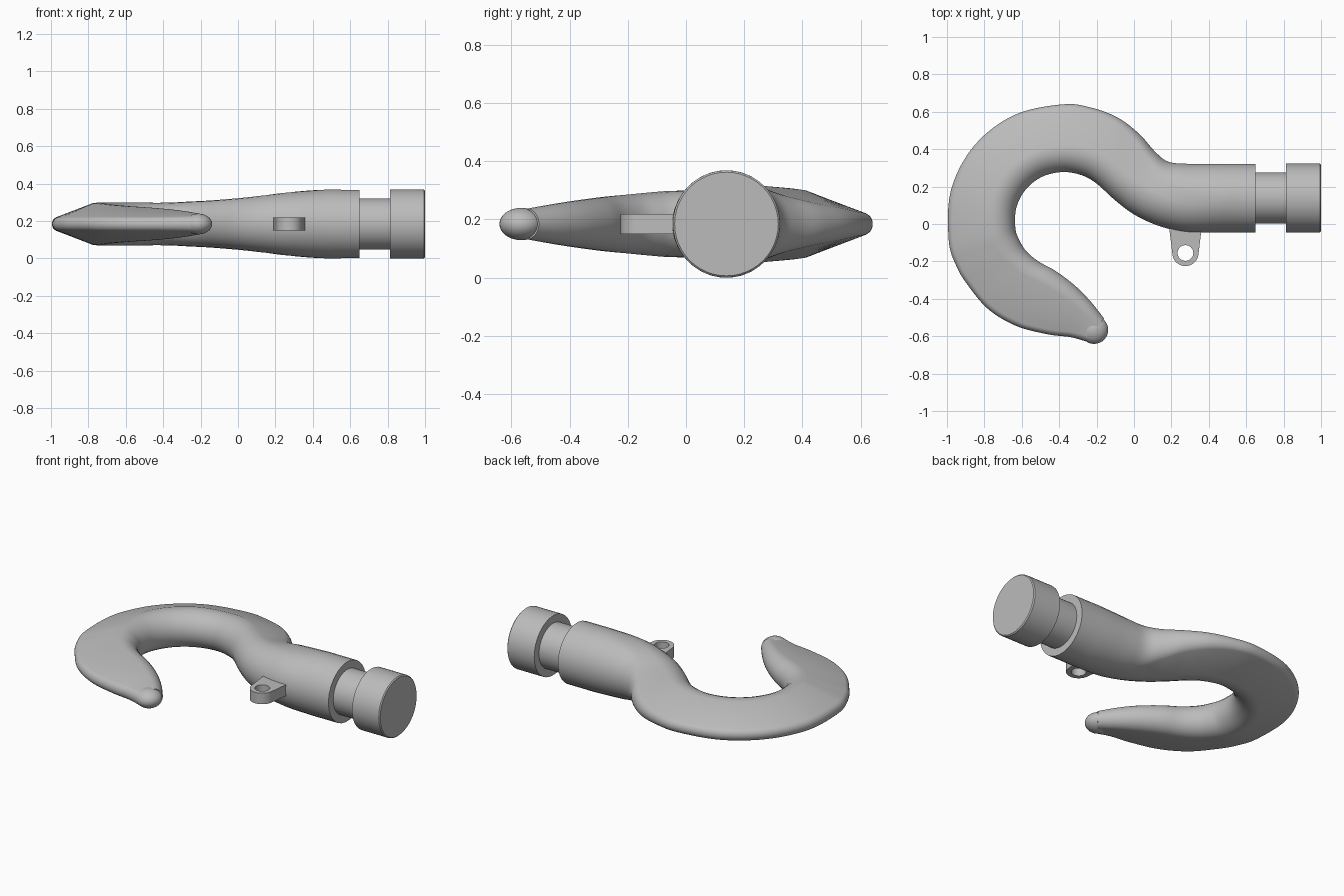
import bpy, bmesh
from math import sin, cos, pi, acos, radians
from mathutils import Vector, Matrix

default_cube = bpy.data.objects.get("Cube")
if default_cube:
    bpy.data.objects.remove(default_cube, do_unlink=True)

AXIS_Y, AXIS_Z, SHANK_R = 0.139, 0.184, 0.184

steel = bpy.data.materials.new("grey_steel")
steel.use_nodes = True
colour = (0.5, 0.5, 0.5, 1)
steel.diffuse_color = colour
steel.node_tree.nodes["Principled BSDF"].inputs["Base Color"].default_value = colour


def select_only(obj):
    bpy.ops.object.select_all(action="DESELECT")
    obj.select_set(True)
    bpy.context.view_layer.objects.active = obj


def make_object(name, bm, angle=35):
    bmesh.ops.recalc_face_normals(bm, faces=bm.faces)
    mesh = bpy.data.meshes.new(name)
    bm.to_mesh(mesh)
    bm.free()
    mesh.materials.append(steel)
    obj = bpy.data.objects.new(name, mesh)
    bpy.context.collection.objects.link(obj)
    select_only(obj)
    bpy.ops.object.shade_smooth_by_angle(angle=radians(angle))
    return obj


def loft(name, rings):
    """Skin a list of closed rings and cap both ends."""
    bm = bmesh.new()
    loops = [[bm.verts.new(p) for p in ring] for ring in rings]
    for a, b in zip(loops, loops[1:]):
        for i in range(len(a)):
            j = (i + 1) % len(a)
            bm.faces.new((a[i], a[j], b[j], b[i]))
    bm.faces.new(loops[0])
    bm.faces.new(loops[-1])
    return make_object(name, bm)


def section(station, arc=16):
    """Teardrop section: a thick circle on the inside, a thin one on the outside."""
    ix, iy, ox, oy, r_in, r_out = station
    inner, outer = Vector((ix, iy, AXIS_Z)), Vector((ox, oy, AXIS_Z))
    u = (outer - inner).normalized()
    c_in, c_out = inner + u * r_in, outer - u * r_out
    gap = max((c_out - c_in).dot(u), 0.001)
    phi = acos(max(-0.95, min(0.95, (r_in - r_out) / gap)))
    up = Vector((0, 0, 1))
    ring = []
    for centre, r, start, end in ((c_out, r_out, -phi, phi),
                                  (c_in, r_in, phi, 2 * pi - phi)):
        for k in range(arc):
            # half steps keep neighbouring points apart where the circles coincide
            t = start + (end - start) * (k + 0.5) / arc
            ring.append(centre + (u * cos(t) + up * sin(t)) * r)
    return ring


def smooth_stations(stations, steps=6):
    """Catmull-Rom interpolation between the stations."""
    s = [Vector(v) for v in stations]
    s = [s[0]] + s + [s[-1]]
    out = []
    for a, b, c, d in zip(s, s[1:], s[2:], s[3:]):
        for k in range(steps):
            t = k / steps
            out.append(b + (c - a) * (t / 2)
                       + (a * 2 - b * 5 + c * 4 - d) * (t * t / 2)
                       + (b * 3 - a - c * 3 + d) * (t ** 3 / 2))
    out.append(s[-1])
    return out


# Hook body: inner x, inner y, outer x, outer y, inner radius, outer radius
low, high = AXIS_Y - SHANK_R, AXIS_Y + SHANK_R
shank = [(x, low, x, high, r, r) for x, r in
         ((0.65, SHANK_R), (0.55, SHANK_R), (0.46, SHANK_R), (0.28, 0.17))]
shoulder = [
    (0.13, -0.01, 0.18, 0.335, 0.155, 0.145),
    (0.0, 0.05, 0.11, 0.39, 0.142, 0.11),
    (-0.1, 0.125, 0.03, 0.48, 0.133, 0.08),
    (-0.2, 0.215, -0.08, 0.565, 0.125, 0.06),
    (-0.28, 0.26, -0.22, 0.62, 0.12, 0.045),
]
bend = []
for deg in (90, 115, 140, 165, 190):
    c, s = cos(radians(deg)), sin(radians(deg))
    bend.append((-0.38 + 0.257 * c, 0.02 + 0.257 * s,
                 -0.38 + 0.62 * c, 0.02 + 0.62 * s, 0.114, 0.04))
point = [
    (-0.61, -0.09, -0.95, -0.225, 0.108, 0.04),
    (-0.575, -0.145, -0.89, -0.325, 0.102, 0.04),
    (-0.51, -0.2, -0.78, -0.455, 0.095, 0.04),
    (-0.42, -0.25, -0.63, -0.545, 0.088, 0.04),
    (-0.32, -0.325, -0.46, -0.59, 0.078, 0.04),
    (-0.235, -0.41, -0.34, -0.605, 0.066, 0.042),
    (-0.16, -0.505, -0.25, -0.63, 0.052, 0.045),
]
loft("hook_body", [section(v) for v in smooth_stations(shank + shoulder + bend + point)])

# Rounded hook tip
bm = bmesh.new()
bmesh.ops.create_uvsphere(bm, u_segments=32, v_segments=16, radius=0.075,
                          matrix=Matrix.Translation((-0.213, -0.566, AXIS_Z))
                          @ Matrix.Diagonal((1, 1, 0.74, 1)))
make_object("hook_tip", bm)


def turned(name, profile, sides=48):
    """Solid of revolution about the shank axis from (x, radius) pairs."""
    loft(name, [[(x, AXIS_Y + r * cos(2 * pi * k / sides), AXIS_Z + r * sin(2 * pi * k / sides))
                 for k in range(sides)] for x, r in profile])


# Neck groove and end collar
turned("neck", [(0.64, 0.137), (0.82, 0.137)])
turned("end_collar", [(0.812, SHANK_R), (0.994, SHANK_R), (1.0, SHANK_R - 0.006)])

# Latch lug: flat tapered plate with a round hole
LUG_X, LUG_Y = 0.275, -0.155


def arc_points(r, start, end, count):
    return [(LUG_X + r * cos(radians(start + (end - start) * k / count)),
             LUG_Y + r * sin(radians(start + (end - start) * k / count)))
            for k in range(count + 1)]


outline = [(0.36, -0.035), (0.36, 0.03), (0.19, 0.03), (0.19, -0.035)]
outline += arc_points(0.07, 187, 353, 20)
hole = arc_points(0.042, 0, 360, 32)[:-1]
curve = bpy.data.curves.new("latch_lug", "CURVE")
curve.dimensions = "2D"
curve.fill_mode = "BOTH"
curve.extrude = 0.034
for pts in (outline, hole):
    spline = curve.splines.new("POLY")
    spline.points.add(len(pts) - 1)
    for p, (x, y) in zip(spline.points, pts):
        p.co = (x, y, 0, 1)
    spline.use_cyclic_u = True
curve.materials.append(steel)
lug = bpy.data.objects.new("latch_lug", curve)
lug.location.z = AXIS_Z
bpy.context.collection.objects.link(lug)
select_only(lug)
bpy.ops.object.convert(target="MESH")
bpy.ops.object.shade_smooth_by_angle(angle=radians(35))
